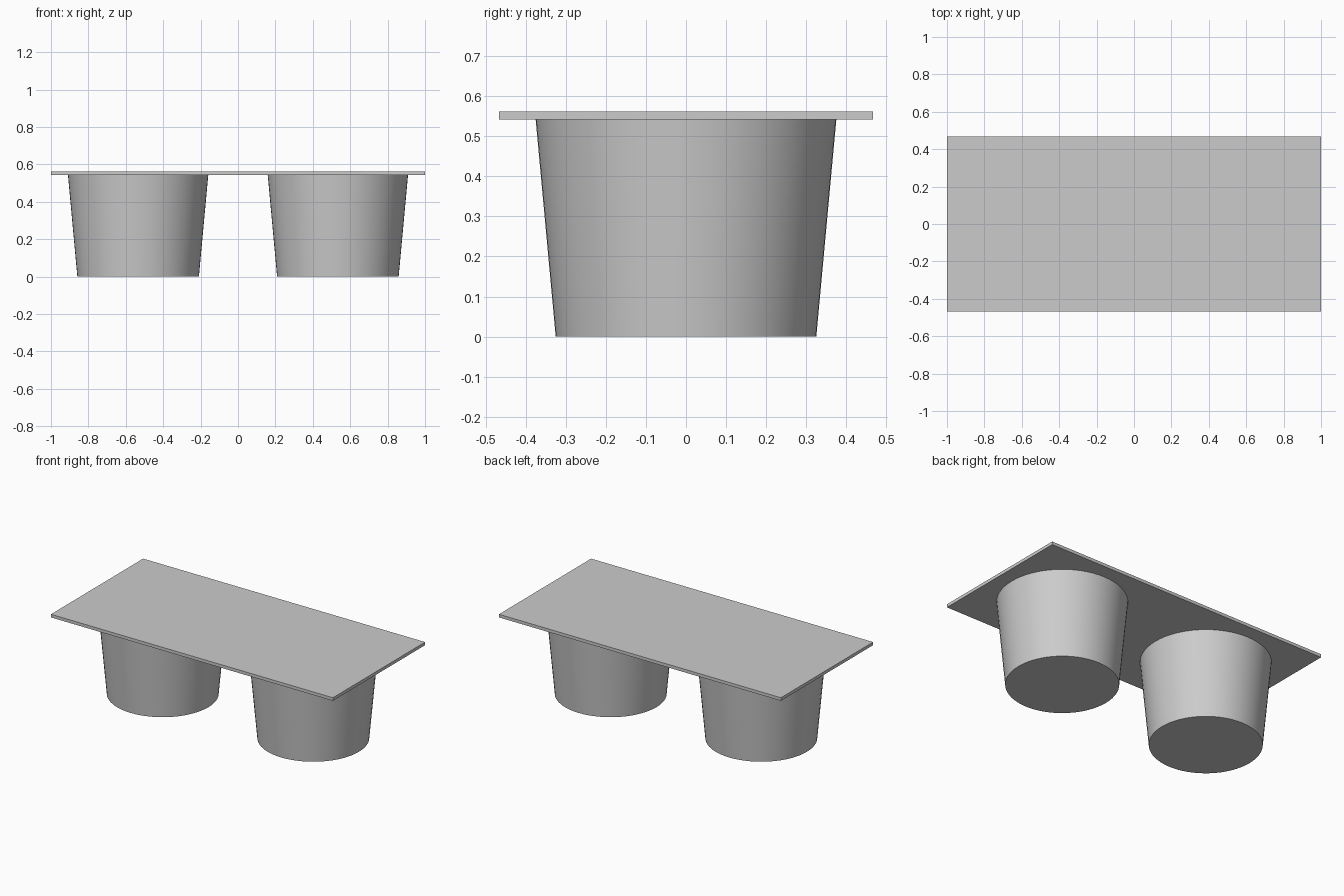
import bpy
import math

if "Cube" in bpy.data.objects:
    bpy.data.objects.remove(bpy.data.objects["Cube"], do_unlink=True)

CUP_HEIGHT = 0.542
PLATE_THICKNESS = 0.02

# Single light grey finish
grey = bpy.data.materials.new("light_grey")
grey.use_nodes = True
colour = (0.6, 0.6, 0.6, 1)
grey.diffuse_color = colour
grey.node_tree.nodes["Principled BSDF"].inputs["Base Color"].default_value = colour


def finish(name):
    obj = bpy.context.object
    obj.name = name
    obj.data.materials.append(grey)
    return obj


# Thin rectangular top plate
bpy.ops.mesh.primitive_cube_add(size=1, location=(0, 0, CUP_HEIGHT + PLATE_THICKNESS / 2))
plate = finish("top_plate")
plate.scale = (2, 0.934, PLATE_THICKNESS)
bpy.ops.object.transform_apply(location=False, rotation=False, scale=True)

# Two tapered cups hanging under the plate
for side, x in (("left", 0.534), ("right", -0.534)):
    bpy.ops.mesh.primitive_cone_add(vertices=64, radius1=0.325, radius2=0.375,
                                    depth=CUP_HEIGHT, location=(x, 0, CUP_HEIGHT / 2))
    finish(side + "_cup")
    bpy.ops.object.shade_smooth_by_angle(angle=math.radians(30))
